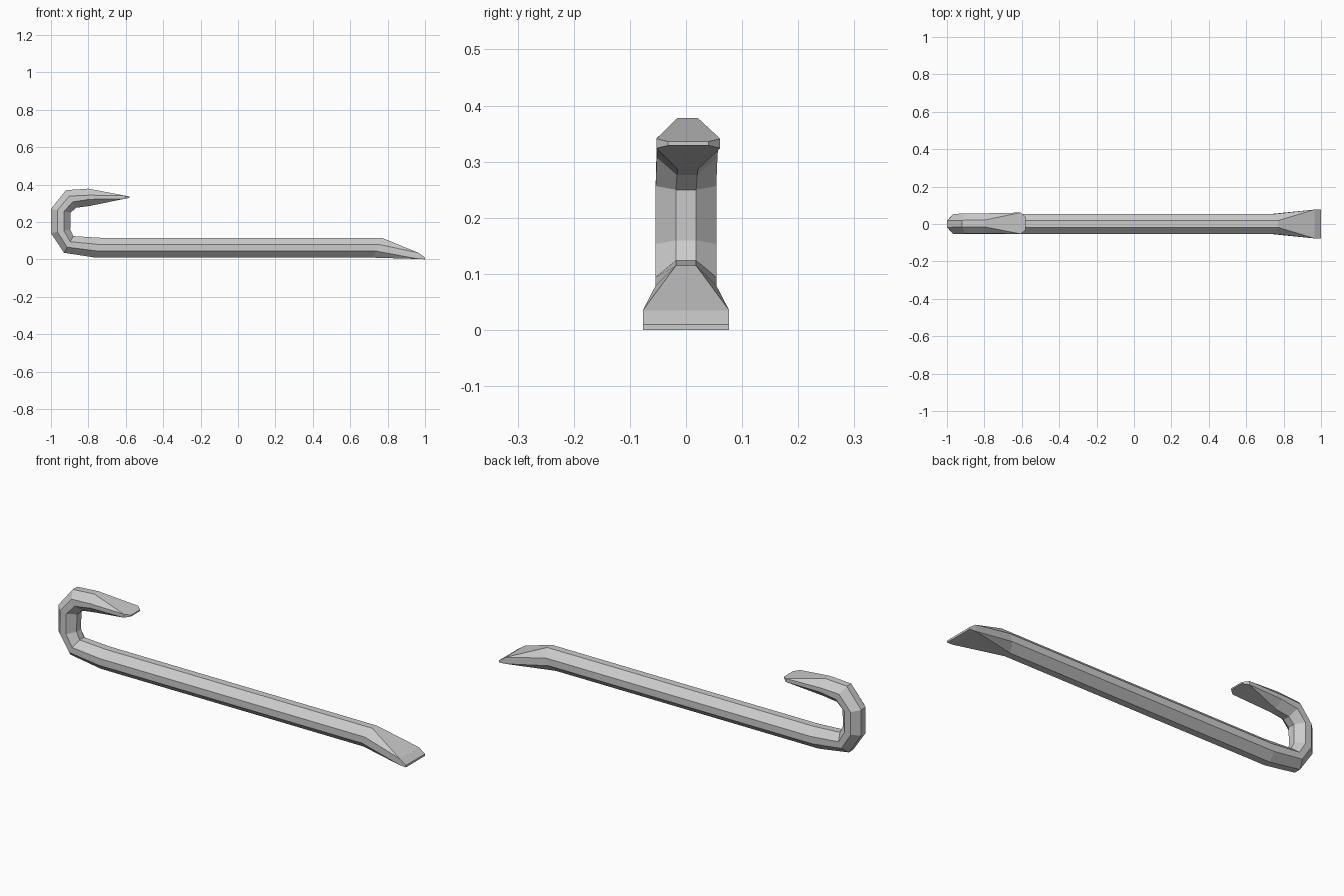
import bpy, bmesh

if "Cube" in bpy.data.objects:
    bpy.data.objects.remove(bpy.data.objects["Cube"])

# Stations along the bar: outer (x, z), inner (x, z), half flat, half width, chamfer fraction, y shift
N = (0.018, 0.054, 0.335)      # normal octagonal bar section
stations = [
    # flared chisel end
    ((1.00, 0.000), (1.00, 0.010), 0.077, 0.077, 0.0, 0),
    ((0.965, 0.002), (0.965, 0.035), 0.077, 0.077, 0.0, 0),
    # straight shaft
    ((0.72, 0.009), (0.77, 0.115), *N, 0),
    ((-0.76, 0.009), (-0.73, 0.115), *N, 0),
    # hook bend
    ((-0.93, 0.035), (-0.88, 0.124), *N, 0),
    ((-1.00, 0.14), (-0.897, 0.16), *N, 0),
    ((-1.00, 0.27), (-0.895, 0.25), *N, 0),
    ((-0.92, 0.37), (-0.865, 0.276), *N, 0.002),
    ((-0.80, 0.378), (-0.79, 0.286), 0.018, 0.054, 0.38, 0.003),
    # flattened hook tip with clipped corners
    ((-0.605, 0.341), (-0.605, 0.324), 0.057, 0.057, 0.0, 0.004),
    ((-0.58, 0.336), (-0.58, 0.329), 0.036, 0.036, 0.0, 0.004),
]

bm = bmesh.new()


def ring(outer, inner, flat, wide, c, dy):
    """Octagon spanning from the outer to the inner edge of the bar."""
    pts = [(0, flat), (c, wide), (1 - c, wide), (1, flat),
           (1, -flat), (1 - c, -wide), (c, -wide), (0, -flat)]
    return [bm.verts.new((outer[0] + (inner[0] - outer[0]) * t, y + dy,
                          outer[1] + (inner[1] - outer[1]) * t)) for t, y in pts]


rings = [ring(*s) for s in stations]
for a, b in zip(rings, rings[1:]):
    for i in range(8):
        j = (i + 1) % 8
        bm.faces.new((a[i], a[j], b[j], b[i]))
bm.faces.new(rings[0])
bm.faces.new(rings[-1])

# merge the collapsed chamfers at both ends
bmesh.ops.remove_doubles(bm, verts=bm.verts, dist=0.0005)
bmesh.ops.recalc_face_normals(bm, faces=bm.faces)

mesh = bpy.data.meshes.new("pry_bar")
bm.to_mesh(mesh)
bm.free()
bpy.context.collection.objects.link(bpy.data.objects.new("pry_bar", mesh))
